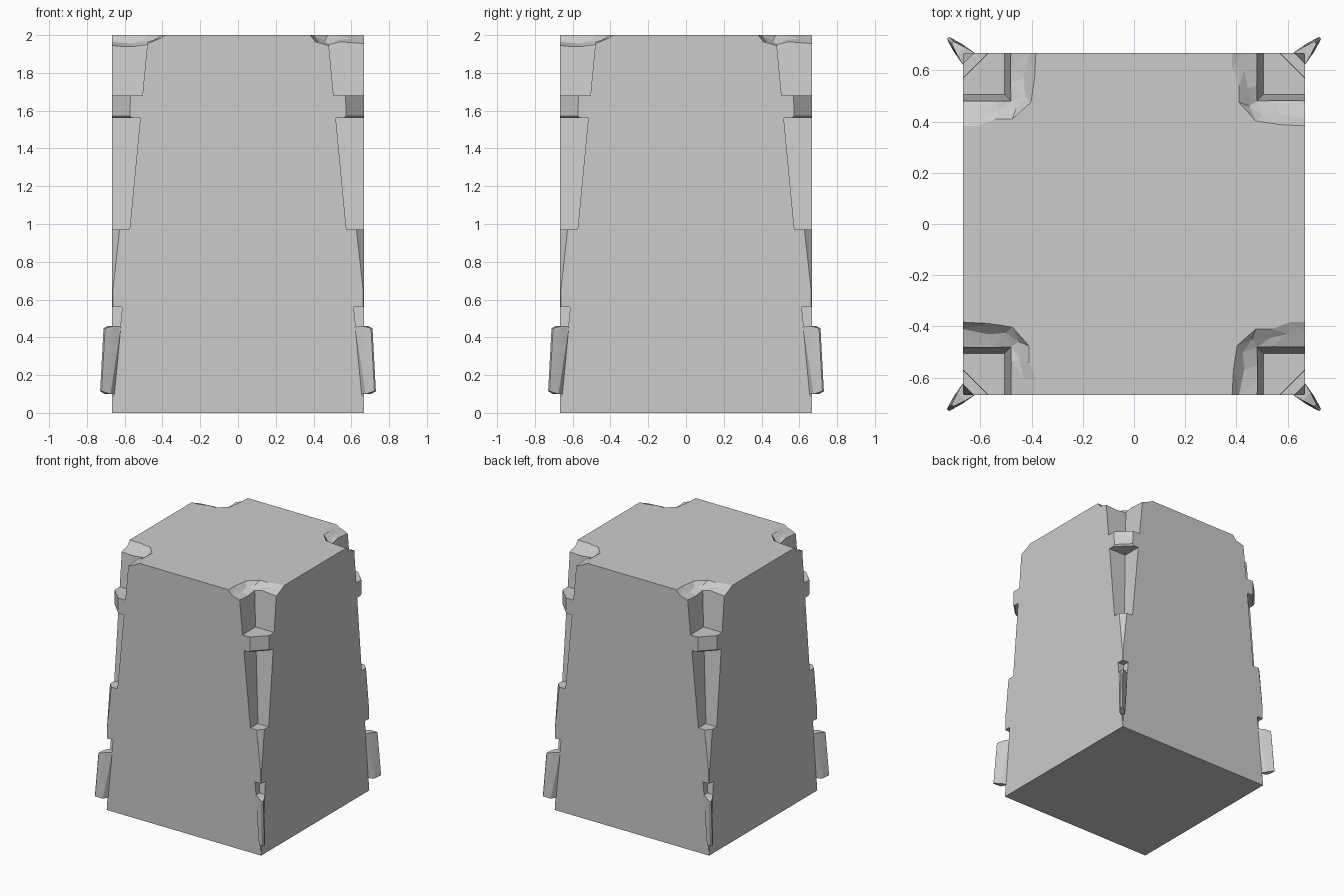
import bpy, bmesh
from math import radians
from mathutils import Matrix, Vector

if "Cube" in bpy.data.objects:
    bpy.data.objects.remove(bpy.data.objects["Cube"])

H = 0.6667                       # half width of the pillar


def r(z):
    """Offset of the corner groove walls at height z."""
    return H - 0.0955 * z


def quarter(k):
    return Matrix.Rotation(radians(90 * k), 4, 'Z')


def make_object(name, bm):
    bmesh.ops.recalc_face_normals(bm, faces=bm.faces)
    me = bpy.data.meshes.new(name)
    bm.to_mesh(me)
    bm.free()
    ob = bpy.data.objects.new(name, me)
    bpy.context.collection.objects.link(ob)
    return ob


# Broken rim around one corner: outer edge, middle crease, groove edge
outer = [(-H, .383, 2), (-.61, .383, 2), (-.54, .41, 2), (-.475, .41, 2),
         (-.402, .475, 2), (-.388, .57, 2), (-.383, H, 2)]
middle = [(-H, .42, 1.98), (-.6, .43, 1.98), (-.53, .445, 1.975), (-.46, .45, 1.97),
          (-.425, .50, 1.97), (-.43, .57, 1.955), (-.41, H, 1.965)]
inner = [(-H, r(1.955), 1.955), (-.60, r(1.96), 1.96), (-.54, r(1.965), 1.965),
         (-r(1.95), r(1.95), 1.95),
         (-r(1.94), .55, 1.94), (-r(1.94), .61, 1.94), (-r(1.945), H, 1.945)]

# Pillar body with four tapering corner grooves
bm = bmesh.new()
corners = []
for k in range(4):
    m = quarter(k)
    loops = [[bm.verts.new(m @ Vector(p)) for p in loop] for loop in (outer, middle, inner)]
    base = bm.verts.new(m @ Vector((-H, H, 0)))
    corners.append((*loops, base))
    rim = []
    for a, b in zip(loops, loops[1:]):
        for i in range(6):
            rim.append(bm.faces.new((a[i], a[i + 1], b[i + 1], b[i])))
    bmesh.ops.triangulate(bm, faces=rim)
    bm.faces.new([base] + loops[2][:4])
    bm.faces.new([base] + loops[2][3:])
for k in range(4):
    o, m, n, b = corners[k]
    o2, m2, n2, b2 = corners[(k + 1) % 4]
    bm.faces.new((b, n[0], m[0], o[0], o2[-1], m2[-1], n2[-1], b2))
bm.faces.new([v for c in corners for v in reversed(c[0])])
bm.faces.new([c[3] for c in corners])
make_object("pillar_body", bm)


def section(z, cut, size=H):
    """Groove filling cross-section with its outer corner cut off."""
    a = r(z) - 0.003
    return [(a, a, z), (a, size, z), (size, a, z),
            (size - cut, size, z), (size, size - cut, z)]


def fin(z, tip, side, ztip):
    """Leaf-shaped cross-section reaching out along the diagonal."""
    a = r(z) - 0.003
    return [(a, a, z), (a, H, z), (H, a, z),
            (side, side - .03, z), (side - .03, side, z),
            (tip, tip - .008, ztip), (tip - .008, tip, ztip)]


# Stones wedged in each groove
stones = {
    "upper_stone": section(1.56, .11) + section(1.572, .095) + section(1.68, .097),
    "middle_stone": section(.56, .004) + section(.65, .004) + section(.97, .04),
    "lower_fin": fin(.10, .73, .705, .115) + fin(.46, .712, .69, .448),
}
for name, points in stones.items():
    for k in range(4):
        bm = bmesh.new()
        for p in points:
            bm.verts.new(quarter(k) @ Vector(p))
        hull = bmesh.ops.convex_hull(bm, input=bm.verts)
        junk = [g for g in hull["geom_interior"] if isinstance(g, bmesh.types.BMVert)]
        bmesh.ops.delete(bm, geom=junk, context='VERTS')
        bmesh.ops.dissolve_limit(bm, angle_limit=radians(1), verts=bm.verts, edges=bm.edges)
        make_object(f"{name}_{k + 1}", bm)
